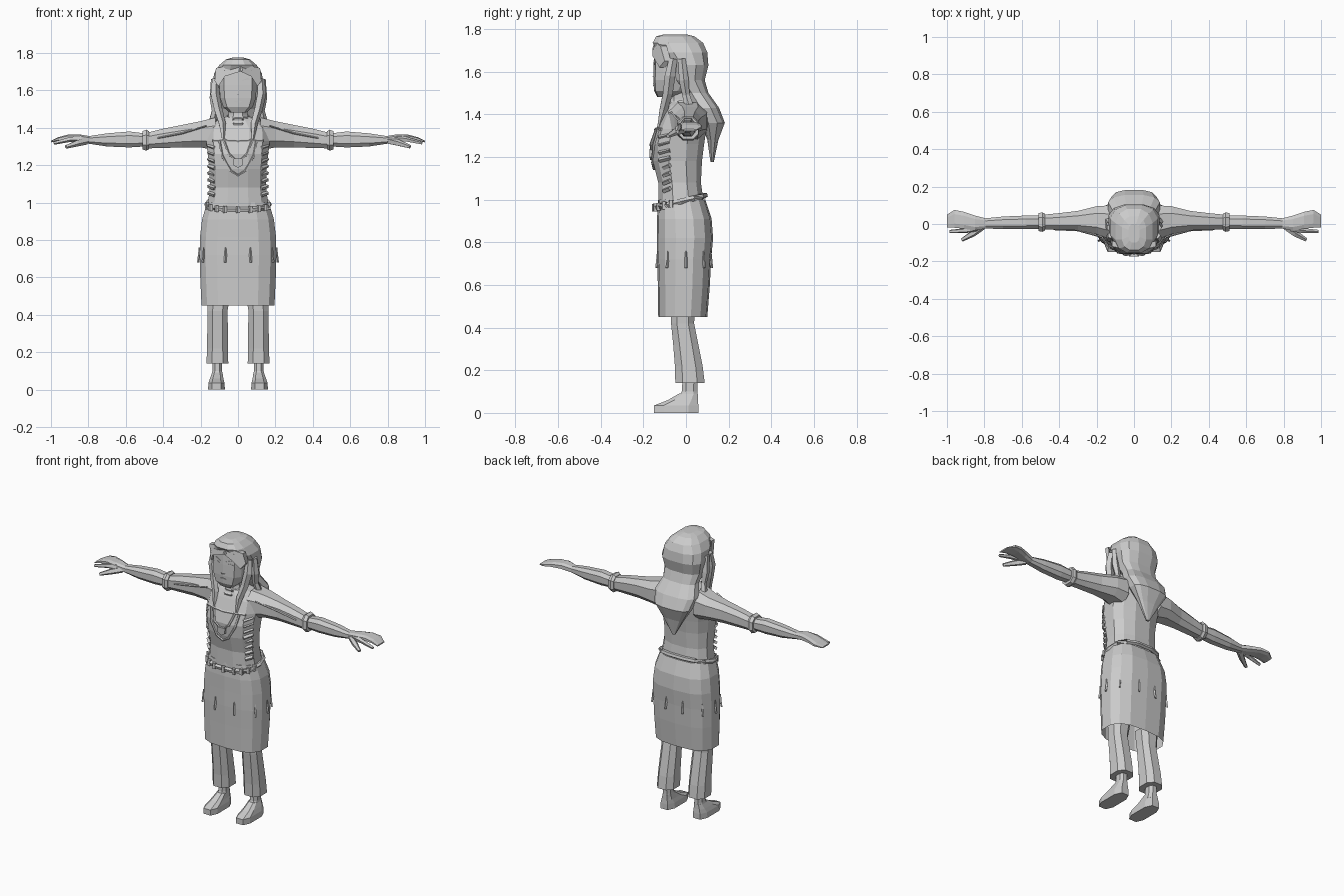
import bpy, bmesh, math
from mathutils import Vector
from mathutils.bvhtree import BVHTree

grey = bpy.data.materials.new("plain grey")
grey.diffuse_color = (0.6, 0.6, 0.6, 1)
trees = {}


def finish(name, bm):
    bmesh.ops.recalc_face_normals(bm, faces=bm.faces[:])
    me = bpy.data.meshes.new(name)
    trees[name] = BVHTree.FromBMesh(bm)
    bm.to_mesh(me)
    bm.free()
    me.materials.append(grey)
    ob = bpy.data.objects.new(name, me)
    bpy.context.collection.objects.link(ob)
    return ob


def bridge(bm, rings, caps=(True, True)):
    n = len(rings[0])
    for a, b in zip(rings, rings[1:]):
        for i in range(n):
            j = (i + 1) % n
            bm.faces.new((a[i], a[j], b[j], b[i]))
    if caps[0]:
        bm.faces.new(rings[0])
    if caps[1]:
        bm.faces.new(rings[-1])


def loft(name, axis, sections, n=10, power=0.8, caps=(True, True), flip=1):
    """Sections are (t, a0, a1, b0, b1): bounds of each ring along an axis."""
    bm, rings = bmesh.new(), []
    k = 1 / math.cos(math.pi / n)
    for t, a0, a1, b0, b1 in sections:
        ring = []
        for i in range(n):
            q = 2 * math.pi * (i + 0.5) / n
            c, s = math.cos(q) * k, math.sin(q) * k
            c = math.copysign(min(1, abs(c) ** power), c)
            s = math.copysign(min(1, abs(s) ** power), s)
            a = (a0 + a1) / 2 + c * (a1 - a0) / 2
            b = (b0 + b1) / 2 + s * (b1 - b0) / 2
            ring.append(bm.verts.new((a * flip, b, t) if axis == "z" else (t * flip, a, b)))
        rings.append(ring)
    bridge(bm, rings, caps)
    return finish(name, bm)


def sym(z, w, y0, y1):
    return (z, -w, w, y0, y1)


def tube(name, points, radii, closed=False, n=5):
    """Faceted strand along a path; one radius or one per point."""
    pts = [Vector(p) for p in points]
    m = len(pts)
    if not isinstance(radii, (list, tuple)):
        radii = [radii] * m
    bm, rings = bmesh.new(), []
    for i, p in enumerate(pts):
        a = pts[(i - 1) % m] if closed else pts[max(i - 1, 0)]
        b = pts[(i + 1) % m] if closed else pts[min(i + 1, m - 1)]
        d = (b - a).normalized()
        u = d.cross(Vector((0, 1, 0) if abs(d.y) < 0.8 else (0, 0, 1))).normalized()
        v = d.cross(u)
        rings.append([bm.verts.new(p + radii[i] * (u * math.cos(2 * math.pi * k / n) + v * math.sin(2 * math.pi * k / n)))
                      for k in range(n)])
    if closed:
        rings.append(rings[0])
    bridge(bm, rings, (not closed, not closed))
    return finish(name, bm)


def on_front(part, x, z, off=0.004):
    hit = trees[part].ray_cast(Vector((x, -2, z)), Vector((0, 1, 0)))[0]
    return (x, (hit.y if hit else -0.1) - off, z)


def prism(name, outline, thick):
    """Extrudes an outline of 3D points by a vector."""
    bm = bmesh.new()
    low = [bm.verts.new(p) for p in outline]
    high = [bm.verts.new(Vector(p) + Vector(thick)) for p in outline]
    bridge(bm, [low, high])
    return finish(name, bm)


# Body, skirt and belt
loft("torso", "z", [sym(0.97, .165, -.13, .085), sym(1.08, .15, -.13, .07), sym(1.18, .153, -.155, .075),
                    sym(1.26, .162, -.16, .085), sym(1.33, .17, -.14, .095), sym(1.4, .165, -.11, .1),
                    sym(1.44, .11, -.09, .08), sym(1.46, .06, -.08, .04)], 12)
loft("skirt", "z", [sym(.45, .195, -.13, .1), sym(.6, .202, -.132, .112), sym(.72, .205, -.135, .118),
                    sym(.82, .203, -.135, .127), sym(.91, .192, -.136, .12), sym(1.0, .165, -.13, .09)],
     14, .75, (False, True))


def belt_point(q):
    c, s = math.cos(q), math.sin(q)
    y = -.025 + .117 * math.copysign(abs(s) ** .8, s)
    return (.168 * math.copysign(abs(c) ** .8, c), y, .997 + .25 * y)


tube("belt", [belt_point(2 * math.pi * i / 14) for i in range(14)], .014, True)
for i in range(9):
    x, y, z = belt_point(math.pi * (1.08 + .84 * i / 8))
    tube("belt_knot", [(x, y - .006, z - .018), (x, y - .006, z + .018)], .012)

# Skirt tassels all around
for i in range(10):
    q = 2 * math.pi * (i + .5) / 10 + math.pi / 10
    d = Vector((math.cos(q), .65 * math.sin(q), 0)).normalized()
    hit = trees["skirt"].ray_cast(Vector((0, 0, .72)) + d, -d)[0]
    p = hit + d * .002
    tube("tassel", [p + Vector((0, 0, .04)), p, p - Vector((0, 0, .04)) + d * .006], [.003, .007, .006], n=4)

# Neck, neckbands and head
loft("neck", "z", [sym(1.4, .065, -.1, .03), sym(1.47, .05, -.085, .03), sym(1.56, .05, -.08, .03)], 8)
for z, w in ((1.43, .068), (1.455, .06)):
    tube("neckband", [(w * math.cos(q), -.032 + w * math.sin(q), z + .15 * w * math.sin(q))
                      for q in [2 * math.pi * i / 10 for i in range(10)]], .009, True)
loft("head", "z", [sym(1.482, .045, -.135, -.04), sym(1.51, .078, -.15, 0), sym(1.56, .096, -.153, .03),
                   sym(1.63, .1, -.152, .05), sym(1.71, .098, -.148, .05)], 10, .6)
prism("nose", [on_front("head", 0, 1.63, 0), on_front("head", -.014, 1.575, 0), (0, -.167, 1.577),
               on_front("head", .014, 1.575, 0)], (0, .004, 0))
prism("lips", [on_front("head", x, z, .003) for x, z in ((-.025, 1.54), (0, 1.533), (.025, 1.54), (0, 1.547))], (0, .006, 0))

# Hair: crown, long tapering back and a parted fringe
loft("hair", "z", [(1.175, -.01, .01, .115, .13), (1.28, -.07, .07, .1, .152), (1.36, -.12, .12, .07, .182),
                   (1.43, -.138, .138, .03, .155), (1.5, -.112, .112, -.01, .105), (1.56, -.122, .122, -.06, .088),
                   (1.63, -.136, .136, -.08, .105), (1.69, -.128, .128, -.13, .1), (1.735, -.1, .1, -.156, .08),
                   (1.765, -.065, .065, -.14, .04), (1.775, -.03, .03, -.1, 0)], 12, .75)
for s in (-1, 1):
    prism("fringe", [(.015, -.148, 1.74), (.015 - .01 * s, -.158, 1.705), (s * .07, -.158, 1.675),
                     (s * .105, -.125, 1.62), (s * .125, -.1, 1.65), (s * .118, -.12, 1.72)], (0, .03, 0))

# Pendant shape over the chest
cords = [[(-.1, 1.33), (-.085, 1.25), (-.04, 1.17), (0, 1.145), (.04, 1.17), (.085, 1.25), (.1, 1.33)],
         [(-.075, 1.33), (-.05, 1.26), (0, 1.215), (.05, 1.26), (.075, 1.33)],
         [(-.135, 1.33), (-.07, 1.332), (0, 1.328), (.07, 1.332), (.135, 1.33)]]
for c in cords:
    tube("chest_cord", [on_front("torso", x, z) for x, z in c], .007)
prism("pendant", [on_front("torso", x, z, .014) for x, z in
                  ((-.028, 1.235), (-.024, 1.2), (0, 1.185), (.024, 1.2), (.028, 1.235))], (0, .02, 0))

for s in (-1, 1):
    # Brows, eyes and front locks
    prism("brow", [on_front("head", s * x, z, .003) for x, z in
                   ((.018, 1.652), (.05, 1.665), (.08, 1.655), (.05, 1.658))], (0, .006, 0))
    prism("eye", [on_front("head", s * x, z, .002) for x, z in
                  ((.022, 1.635), (.048, 1.645), (.075, 1.635), (.048, 1.63))], (0, .005, 0))
    tube("front_lock", [(s * .122, -.06, 1.66), (s * .125, -.075, 1.58), (s * .108, -.085, 1.5),
                        (s * .085, -.105, 1.42), (s * .078, -.13, 1.33)], [.02, .026, .024, .02, .006])
    tube("side_lock", [(s * .13, -.02, 1.66), (s * .132, -.01, 1.56), (s * .125, 0, 1.49), (s * .14, .02, 1.42),
                       (s * .12, .03, 1.38)], [.018, .024, .018, .024, .008])
    # Laced side seams
    for i in range(8):
        z = 1.04 + .036 * i
        tube("lacing", [(s * .125, -.105 - .02 * (i > 3), z), (s * .158, -.075, z + .012)], .011, n=4)

    # Arm, sleeve and cuff
    loft("arm", "x", [(.3, -.03, .06, 1.3, 1.4), (.5, -.025, .045, 1.3, 1.37), (.58, -.028, .045, 1.295, 1.38),
                      (.7, -.027, .04, 1.3, 1.37), (.8, -.024, .03, 1.315, 1.355)], 8, flip=s)
    loft("sleeve", "x", [(.12, -.085, .1, 1.28, 1.455), (.2, -.055, .095, 1.295, 1.435), (.3, -.034, .07, 1.295, 1.415),
                         (.4, -.03, .058, 1.292, 1.395), (.48, -.028, .05, 1.29, 1.375)], 8, flip=s)
    loft("cuff", "x", [(.475, -.035, .055, 1.285, 1.38), (.49, -.042, .062, 1.278, 1.39), (.51, -.038, .058, 1.284, 1.382)],
         8, flip=s)
    tube("sleeve_seam", [(s * .17, -.07, 1.41), (s * .3, -.034, 1.37), (s * .43, -.028, 1.345)], .005, n=4)

    # Hand: palm with fanned fingers, forefinger and thumb
    loft("palm", "x", [(.79, -.024, .03, 1.315, 1.355), (.85, -.035, .045, 1.325, 1.365), (.91, -.025, .065, 1.333, 1.363),
                       (.96, -.02, .075, 1.33, 1.35), (1.0, -.02, .05, 1.322, 1.33)], 8, .7, flip=s)
    tube("forefinger", [(s * .84, -.02, 1.342), (s * .9, -.035, 1.338), (s * .985, -.04, 1.318)], [.02, .014, .009])
    tube("thumb", [(s * .81, -.012, 1.33), (s * .86, -.05, 1.318), (s * .92, -.085, 1.298)], [.02, .018, .01])

    # Trouser leg, ankle and shoe
    loft("trouser_leg", "z", [(.14, .052, .168, -.05, .088), (.22, .053, .166, -.052, .078), (.32, .054, .164, -.06, .058),
                              (.42, .056, .162, -.07, .038), (.52, .04, .165, -.07, .045)], 8, flip=s)
    loft("ankle", "z", [(.06, .078, .145, -.04, .056), (.1, .085, .137, -.02, .054), (.17, .085, .137, -.015, .055)], 8, flip=s)
    loft("shoe", "z", [(0, .07, .16, -.15, .058), (.035, .072, .158, -.15, .058), (.06, .078, .15, -.085, .056),
                       (.092, .084, .138, -.03, .055)], 8, .65, flip=s)
